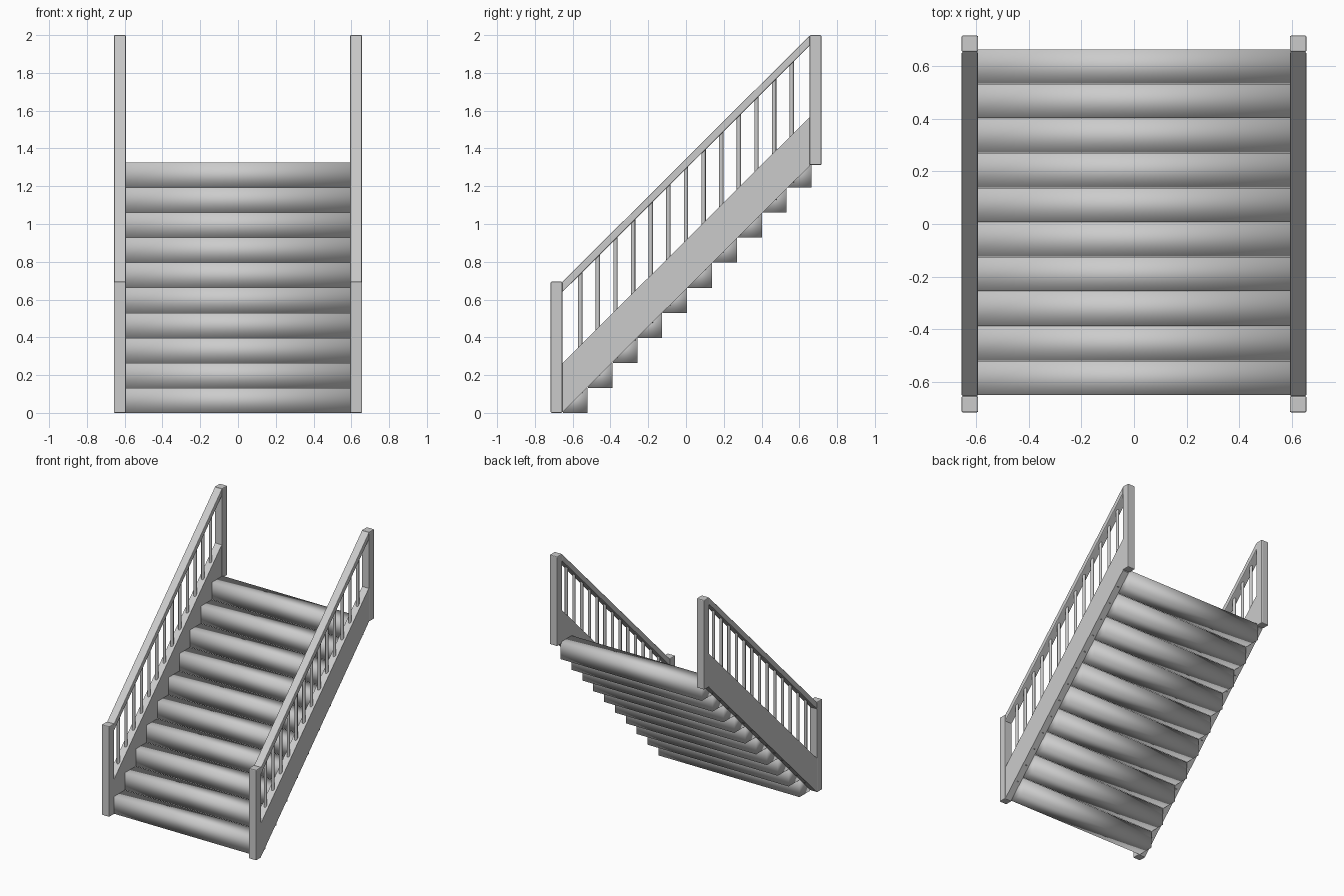
import bpy, bmesh
from mathutils import Vector

if "Cube" in bpy.data.objects:
    bpy.data.objects.remove(bpy.data.objects["Cube"])

N_STEPS, RISE, RUN = 10, 0.1325, 0.1318
Y0, Y1 = -0.655, 0.655          # sloped span between the posts
SLOPE = 1.305 / 1.31


def finish(name, bm, bevel=0.0, smooth=None):
    bmesh.ops.recalc_face_normals(bm, faces=bm.faces)
    mesh = bpy.data.meshes.new(name)
    bm.to_mesh(mesh)
    bm.free()
    ob = bpy.data.objects.new(name, mesh)
    bpy.context.collection.objects.link(ob)
    if smooth == "all":
        for p in mesh.polygons:
            p.use_smooth = True
    elif smooth == "angle":
        bpy.ops.object.select_all(action='DESELECT')
        ob.select_set(True)
        bpy.context.view_layer.objects.active = ob
        bpy.ops.object.shade_smooth_by_angle(angle=0.9)
    if bevel:
        mod = ob.modifiers.new("bevel", 'BEVEL')
        mod.width = bevel
        mod.segments = 2
    return ob


def prism(name, profile, x0, x1, **kw):
    """Extrude a (y, z) profile from x0 to x1."""
    bm = bmesh.new()
    face = bm.faces.new([bm.verts.new((x0, y, z)) for y, z in profile])
    ext = bmesh.ops.extrude_face_region(bm, geom=[face])
    verts = [v for v in ext["geom"] if isinstance(v, bmesh.types.BMVert)]
    bmesh.ops.translate(bm, verts=verts, vec=Vector((x1 - x0, 0, 0)))
    return finish(name, bm, **kw)


def rect(y0, y1, z0, z1):
    return [(y0, z0), (y1, z0), (y1, z1), (y0, z1)]


def sloped(low, high):
    """Parallelogram rising from front post to back post."""
    d = (Y1 - Y0) * SLOPE
    return [(Y0, low), (Y1, low + d), (Y1, high + d), (Y0, high)]


# Treads: solid softly shaded blocks
for k in range(N_STEPS):
    y, z = -0.651 + k * RUN, k * RISE
    prism(f"step_{k + 1}", rect(y, y + RUN - 0.002, z, z + RISE),
          -0.6, 0.6, smooth="all")

for side, s in (("left", -1), ("right", 1)):
    # Newel posts at the bottom and top
    prism(f"{side}_lower_post", rect(-0.717, -0.655, 0, 0.695),
          s * 0.593, s * 0.657, bevel=0.006)
    prism(f"{side}_upper_post", rect(0.655, 0.717, 1.312, 2.0),
          s * 0.593, s * 0.657, bevel=0.006)
    # Stringer board and handrail
    prism(f"{side}_stringer", sloped(0.003, 0.262), s * 0.597, s * 0.653)
    prism(f"{side}_handrail", sloped(0.639, 0.693), s * 0.594, s * 0.656,
          bevel=0.005)
    # Balusters running from the stringer to the handrail
    for i in range(13):
        y = -0.56 + i * 0.0933
        base = (y - Y0) * SLOPE
        z0, z1 = base + 0.01, base + 0.665
        bm = bmesh.new()
        bmesh.ops.create_cone(bm, cap_ends=True, segments=12, radius1=0.0115,
                              radius2=0.0115, depth=z1 - z0)
        bmesh.ops.translate(bm, verts=bm.verts,
                            vec=Vector((s * 0.625, y, (z0 + z1) / 2)))
        finish(f"{side}_baluster_{i + 1}", bm, smooth="angle")
